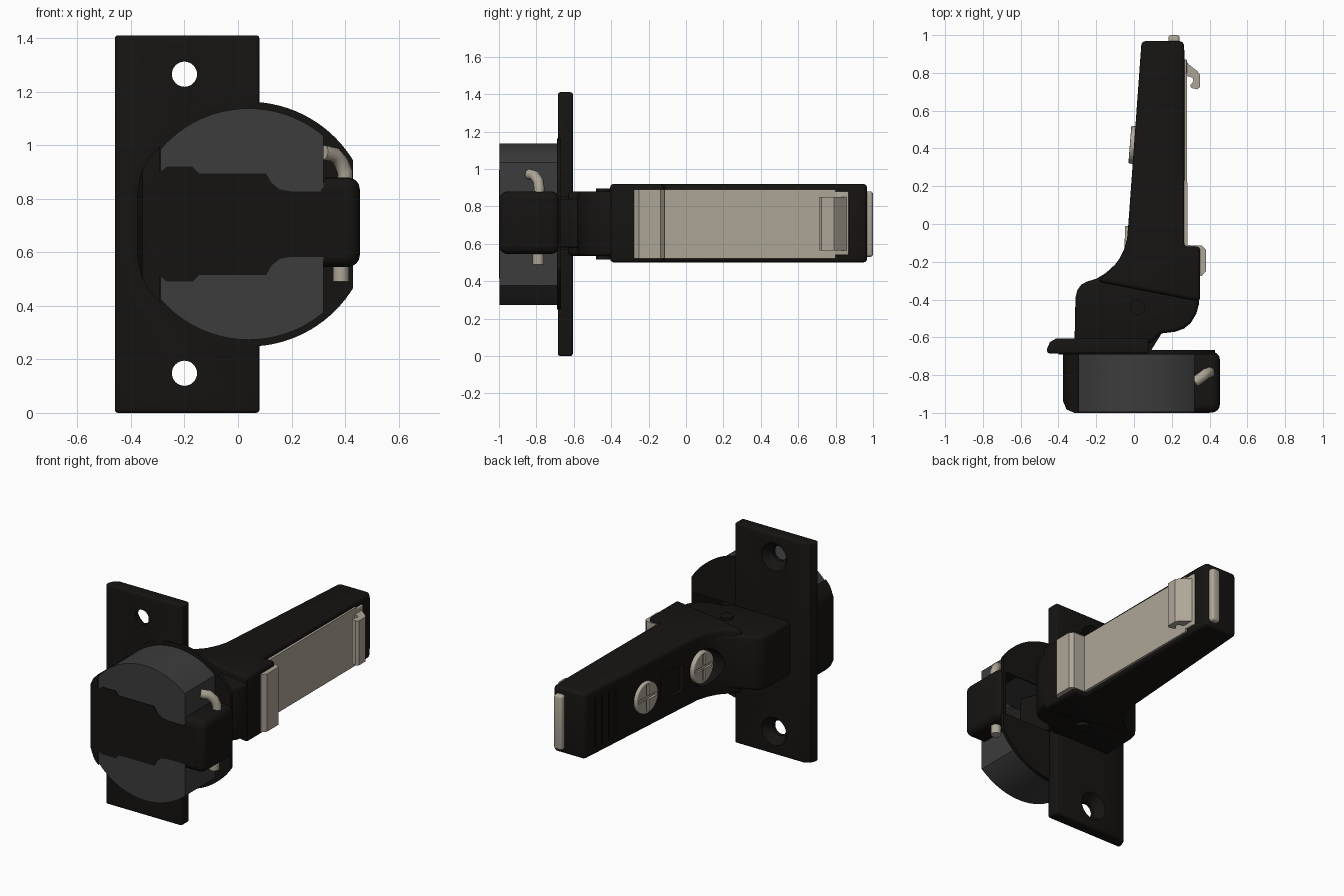
import bpy, bmesh
from math import sin, cos, pi, radians
from mathutils import Vector, Matrix

if "Cube" in bpy.data.objects:
    bpy.data.objects.remove(bpy.data.objects["Cube"])

CX, CZ = 0.04, 0.705


def mat(name, c):
    m = bpy.data.materials.new(name)
    m.diffuse_color = (*c, 1)
    m.use_nodes = True
    m.node_tree.nodes["Principled BSDF"].inputs["Base Color"].default_value = m.diffuse_color
    return m


BLACK = mat("black", (0.008, 0.007, 0.006))
GREY = mat("grey", (0.045, 0.045, 0.045))
BEIGE = mat("beige", (0.42, 0.38, 0.31))


def finish(bm, name, m, bevel=0.0, seg=3):
    bmesh.ops.recalc_face_normals(bm, faces=bm.faces)
    me = bpy.data.meshes.new(name)
    bm.to_mesh(me)
    bm.free()
    ob = bpy.data.objects.new(name, me)
    bpy.context.collection.objects.link(ob)
    me.materials.append(m)
    if bevel:
        b = ob.modifiers.new("bevel", 'BEVEL')
        b.width, b.segments, b.angle_limit = bevel, seg, radians(40)
        apply(ob, b)
    return ob


def apply(ob, mod):
    bpy.ops.object.select_all(action='DESELECT')
    ob.select_set(True)
    bpy.context.view_layer.objects.active = ob
    bpy.ops.object.modifier_apply(modifier=mod.name)


def prism(name, pts, lo, hi, m, axis='z', bevel=0.0, seg=3):
    """Extrude an (x,y) profile along z, or an (x,z) profile along y."""
    bm = bmesh.new()
    put = (lambda p, t: (p[0], p[1], t)) if axis == 'z' else (lambda p, t: (p[0], t, p[1]))
    a = [bm.verts.new(put(p, lo)) for p in pts]
    b = [bm.verts.new(put(p, hi)) for p in pts]
    bm.faces.new(a)
    bm.faces.new(b)
    for i in range(len(pts)):
        j = (i + 1) % len(pts)
        bm.faces.new((a[i], a[j], b[j], b[i]))
    return finish(bm, name, m, bevel, seg)


def box(name, x, y, z, m, bevel=0.0, seg=3):
    return prism(name, [(x[0], y[0]), (x[1], y[0]), (x[1], y[1]), (x[0], y[1])],
                 z[0], z[1], m, 'z', bevel, seg)


def rod(name, p, q, r1, m, r2=None, n=32, bevel=0.0):
    p, q = Vector(p), Vector(q)
    bm = bmesh.new()
    rot = (q - p).to_track_quat('Z', 'Y').to_matrix().to_4x4()
    bmesh.ops.create_cone(bm, cap_ends=True, segments=n, radius1=r1, radius2=r1 if r2 is None else r2,
                          depth=(q - p).length, matrix=Matrix.Translation((p + q) / 2) @ rot)
    return finish(bm, name, m, bevel)


def boolean(ob, cutter, op='DIFFERENCE', keep=False):
    b = ob.modifiers.new("bool", 'BOOLEAN')
    b.object, b.operation, b.solver = cutter, op, 'EXACT'
    apply(ob, b)
    if not keep:
        bpy.data.objects.remove(cutter)


def clipped_disc(r, x0, x1, n=96):
    pts = []
    for i in range(n):
        a = 2 * pi * i / n
        x, z = CX + r * cos(a), CZ + r * sin(a)
        if x0 < x < x1:
            pts.append((x, z, a))
    for x in (x0, x1):
        d = r * r - (x - CX) ** 2
        if d > 0:
            from_angle = Vector((x - CX, d ** 0.5)).angle_signed(Vector((1, 0)))
            a = abs(from_angle)
            pts += [(x, CZ + d ** 0.5, a), (x, CZ - d ** 0.5, 2 * pi - a)]
    return [p[:2] for p in sorted(pts, key=lambda p: p[2])]


# Mounting plate with rounded edge and two countersunk screw holes
plate = prism("mounting_plate", [(-0.46, -0.685), (0.08, -0.685), (0.08, -0.605), (-0.41, -0.605),
                                 (-0.445, -0.625), (-0.46, -0.66)], 0, 1.41, BLACK, 'z', 0.012)
for z in (0.148, 1.265):
    boolean(plate, rod("hole_cutter", (-0.2, -0.75, z), (-0.2, -0.5, z), 0.047, BLACK))
    boolean(plate, rod("sink_cutter", (-0.2, -0.66, z), (-0.2, -0.59, z), 0.047, BLACK, 0.1))

# Cup: flange, grey body and black housing, all opened from the back
flange = prism("cup_flange", clipped_disc(0.457, -0.4, 0.43), -0.69, -0.668, BLACK, 'y')
body = prism("cup_body", clipped_disc(0.432, -0.29, 0.32), -0.996, -0.68, GREY, 'y')
up = [(-0.375, 0.13), (-0.36, 0.2), (-0.33, 0.25), (-0.291, 0.29), (-0.291, 0.195), (-0.265, 0.215),
      (-0.17, 0.215), (-0.145, 0.19), (0.105, 0.19), (0.125, 0.155), (0.155, 0.13), (0.2, 0.122), (0.4, 0.122)]
front = [(x, CZ + d) for x, d in up] + [(x, CZ - d) for x, d in reversed(up)]
housing = prism("cup_housing", front, -1.1, -0.675, BLACK, 'y')
side = [(-0.375, -0.6), (-0.375, -0.94), (-0.357, -0.982), (-0.315, -1.0), (0.45, -1.0), (0.45, -0.6)]
boolean(housing, prism("housing_shape", side, 0.3, 1.1, BLACK), 'INTERSECT')
tab = box("cup_end_tab", (0.28, 0.455), (-0.999, -0.675), (0.545, 0.88), BLACK, 0.045, 4)
opening = box("opening_cutter", (-0.27, 0.41), (-0.95, -0.5), (0.57, 0.85), BLACK)
for part in (plate, flange, body, housing, tab):
    boolean(part, opening, keep=True)
bpy.data.objects.remove(opening)

# Bent spring wire ends beside the cup
cu = bpy.data.curves.new("spring_wire_upper", 'CURVE')
cu.dimensions, cu.bevel_depth, cu.bevel_resolution, cu.use_fill_caps = '3D', 0.028, 4, True
path = [(0.4, -0.785, 0.85), (0.4, -0.785, 0.90), (0.385, -0.79, 0.935), (0.36, -0.81, 0.965), (0.32, -0.838, 0.972)]
sp = cu.splines.new('POLY')
sp.points.add(len(path) - 1)
for pt, c in zip(sp.points, path):
    pt.co = (*c, 1)
wire = bpy.data.objects.new("spring_wire_upper", cu)
cu.materials.append(BEIGE)
bpy.context.collection.objects.link(wire)
rod("spring_wire_lower", (0.385, -0.79, 0.49), (0.385, -0.79, 0.57), 0.03, BEIGE, n=20)

# Pivot links between the arm and the cup
prism("outer_link", [(-0.25, -0.5), (-0.16, -0.5), (-0.14, -0.78), (-0.19, -0.9), (-0.24, -0.78)],
      0.6, 0.82, BLACK, 'z', 0.01)
prism("inner_link", [(0.02, -0.5), (0.17, -0.54), (0.09, -0.67), (0.16, -0.84), (0.1, -0.9), (0.0, -0.68)],
      0.58, 0.84, BLACK, 'z', 0.01)

# Knuckle: narrower curved hood over the links
prism("hinge_knuckle", [(0.347, -0.3), (0.345, -0.42), (0.33, -0.475), (0.3, -0.525), (0.265, -0.553),
                        (0.22, -0.57), (0.14, -0.58), (0.09, -0.63), (-0.315, -0.63), (-0.31, -0.39),
                        (-0.3, -0.35), (-0.28, -0.322), (-0.25, -0.305), (-0.2, -0.29), (-0.15, -0.26),
                        (-0.1, -0.215), (-0.06, -0.16), (0.1, -0.1)], 0.535, 0.88, BLACK, 'z', 0.02)
for s in (-1, 1):
    z = CZ + s * 0.178
    rod("hinge_rivet", (0.02, -0.44, z - 0.012), (0.02, -0.44, z + 0.012), 0.04, BLACK)

# Long tapered arm
arm = prism("arm", [(0.04, 0.968), (0.262, 0.968), (0.268, 0.9), (0.265, -0.12), (0.35, -0.12), (0.35, -0.41),
                    (-0.19, -0.305), (-0.13, -0.25), (-0.085, -0.2), (-0.055, -0.14), (-0.037, -0.08),
                    (-0.03, 0.0)], 0.5, 0.92, BLACK, 'z', 0.02)
boolean(arm, rod("screw_recess_cutter", (-0.4, -0.11, CZ), (-0.02, -0.11, CZ), 0.118, BLACK))
knuckle = bpy.data.objects["hinge_knuckle"]
boolean(knuckle, rod("knuckle_recess_cutter", (-0.2, -0.11, CZ), (-0.02, -0.11, CZ), 0.118, BLACK))
boolean(arm, box("slot_cutter", (-0.1, 0.0), (0.06, 0.27), (0.62, 0.79), BLACK))
for i in range(4):
    y = 0.68 + 0.06 * i
    x = -0.03 + y * 0.072
    boolean(arm, box("rib_cutter", (x - 0.1, x + 0.008), (y, y + 0.012), (0.55, 0.86), BLACK))

# Adjusting screws with cross slots on the arm
for i, (x, y, tilt) in enumerate(((-0.022, 0.42, 0.08), (-0.05, -0.11, 0.03))):
    screw = rod("adjusting_screw_%d" % (i + 1), (x + 0.06, y - 0.06 * tilt, CZ), (x, y, CZ), 0.1, BEIGE, bevel=0.006)
    for dy, dz in ((0.085, 0.011), (0.011, 0.085)):
        boolean(screw, box("cross_cutter", (x - 0.05, x + 0.012), (y - dy, y + dy), (CZ - dz, CZ + dz), BLACK))

# Clip strip, catch hook and end release tab
prism("clip_strip", [(0.255, 0.8), (0.28, 0.8), (0.283, -0.112), (0.36, -0.115), (0.38, -0.135), (0.38, -0.25),
                     (0.357, -0.277), (0.345, -0.27), (0.345, -0.14), (0.255, -0.14)], 0.52, 0.89, BEIGE)
prism("catch_hook", [(0.255, 0.875), (0.27, 0.87), (0.29, 0.845), (0.335, 0.81), (0.35, 0.79), (0.35, 0.725),
                     (0.335, 0.713), (0.305, 0.72), (0.297, 0.735), (0.315, 0.755), (0.31, 0.775), (0.255, 0.79)],
      0.565, 0.85, BEIGE)
box("hook_base", (0.255, 0.28), (0.79, 0.87), (0.54, 0.88), BEIGE, 0.005)
box("release_tab", (0.182, 0.242), (0.92, 1.0), (0.53, 0.88), BEIGE, 0.015)

# Shade smooth where curved, keeping sharp edges
bpy.ops.object.select_all(action='DESELECT')
for ob in bpy.data.objects:
    if ob.type == 'MESH':
        ob.select_set(True)
        bpy.context.view_layer.objects.active = ob
bpy.ops.object.shade_smooth_by_angle(angle=radians(32))
